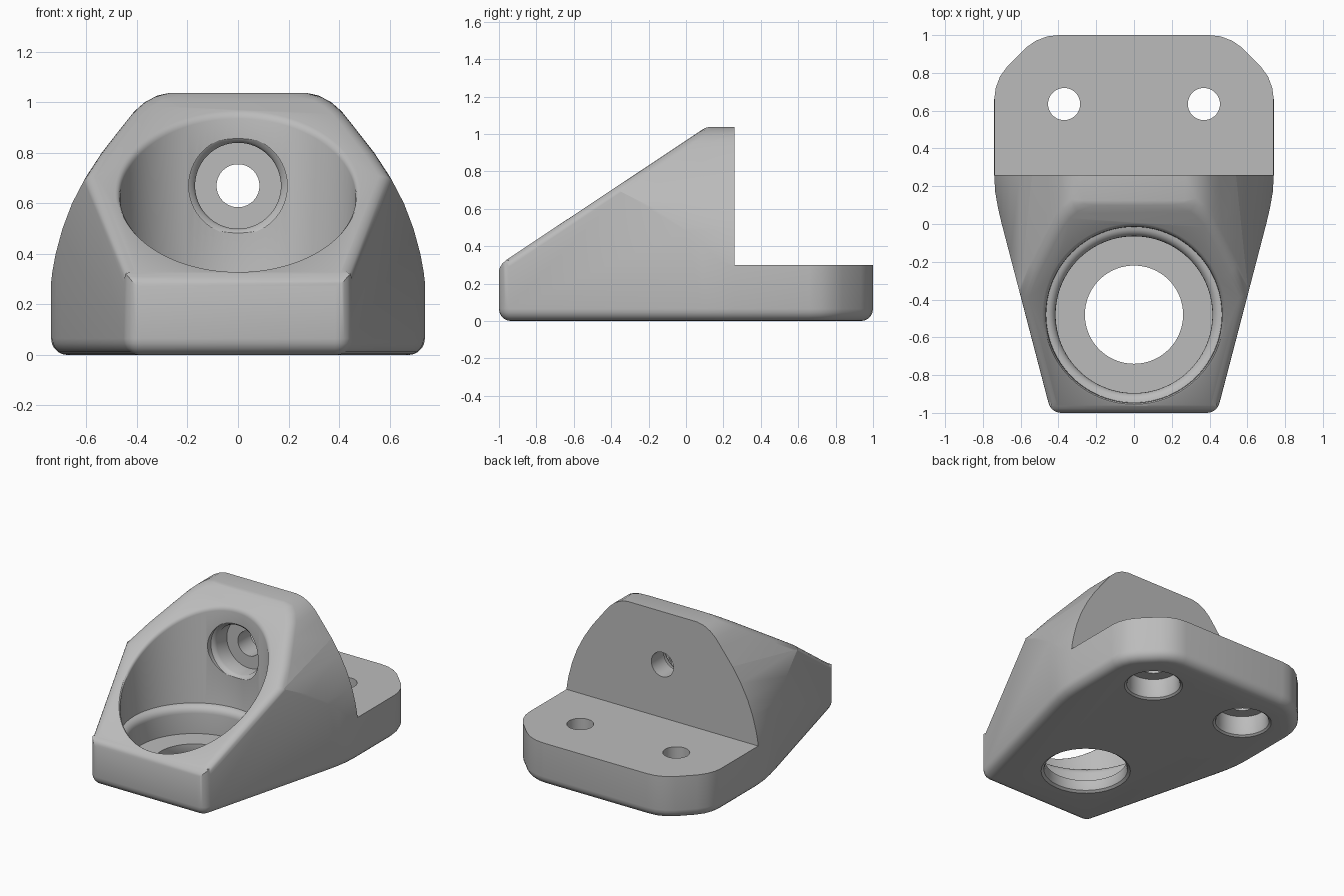
import bpy, bmesh, math
from mathutils import Matrix, Vector

if "Cube" in bpy.data.objects:
    bpy.data.objects.remove(bpy.data.objects["Cube"], do_unlink=True)

grey = bpy.data.materials.new("plain_grey")
grey.use_nodes = True
grey.diffuse_color = (0.5, 0.5, 0.5, 1)
grey.node_tree.nodes["Principled BSDF"].inputs["Base Color"].default_value = (0.5, 0.5, 0.5, 1)


def finish(bm, name):
    bmesh.ops.recalc_face_normals(bm, faces=bm.faces)
    mesh = bpy.data.meshes.new(name)
    bm.to_mesh(mesh)
    bm.free()
    mesh.materials.append(grey)
    ob = bpy.data.objects.new(name, mesh)
    bpy.context.collection.objects.link(ob)
    return ob


def prism(points, place, depth):
    """Extrude an outline; place(a, b, t) maps it into space."""
    bm = bmesh.new()
    face = bm.faces.new([bm.verts.new(place(a, b, depth[0])) for a, b in points])
    ext = bmesh.ops.extrude_face_region(bm, geom=[face])
    shift = Vector(place(0, 0, depth[1])) - Vector(place(0, 0, depth[0]))
    bmesh.ops.translate(bm, verts=[v for v in ext["geom"] if isinstance(v, bmesh.types.BMVert)], vec=shift)
    return bm


def lathe(name, profile, matrix, sides=64):
    """Closed solid of revolution from (radius, height) points."""
    bm = bmesh.new()
    rings = [[bm.verts.new((r * math.cos(2 * math.pi * i / sides), r * math.sin(2 * math.pi * i / sides), z))
              for i in range(sides)] for r, z in profile]
    for low, high in zip(rings, rings[1:]):
        for i in range(sides):
            j = (i + 1) % sides
            bm.faces.new((low[i], low[j], high[j], high[i]))
    bm.faces.new(rings[0])
    bm.faces.new(rings[-1])
    bm.transform(matrix)
    return finish(bm, name)


def mirrored(half):
    return half + [(-a, b) for a, b in reversed(half)]


def arc(cx, cy, r, start, end, n=5):
    angles = [math.radians(start + (end - start) * i / n) for i in range(n + 1)]
    return [(cx + r * math.cos(t), cy + r * math.sin(t)) for t in angles]


def boolean(target, tool, kind):
    mod = target.modifiers.new(kind, "BOOLEAN")
    mod.operation, mod.solver, mod.object = kind, "EXACT", tool
    graph = bpy.context.evaluated_depsgraph_get()
    mesh = bpy.data.meshes.new_from_object(target.evaluated_get(graph))
    target.modifiers.clear()
    target.data = mesh
    bpy.data.objects.remove(tool, do_unlink=True)


# Plan outline with a rounded bottom edge
plan = mirrored(arc(0.385, -0.93, 0.07, -90, -15) +
                [(0.70, 0), (0.72, 0.085), (0.735, 0.17), (0.74, 0.26), (0.74, 0.66), (0.732, 0.72),
                 (0.71, 0.78), (0.67, 0.835), (0.57, 0.935), (0.52, 0.97), (0.46, 0.993), (0.40, 1)])
bm = prism(plan, lambda a, b, t: (a, b, t), (0, 1.2))
rim = [e for e in bm.edges if all(v.co.z < 0.001 for v in e.verts)]
bmesh.ops.bevel(bm, geom=rim, offset=0.065, segments=5, profile=0.5, affect="EDGES", clamp_overlap=False)
body = finish(bm, "bracket_body")

# Side outline: sloped front, upright back wall, flat rear flange
side = [(-1.1, -0.1), (-1.1, 0.2), (-1.004, 0.26), (-0.995, 0.285), (-0.982, 0.307), (-0.96, 0.327),
        (0.08, 1.018), (0.1, 1.031), (0.125, 1.038), (0.26, 1.038), (0.26, 0.3), (1.1, 0.3), (1.1, -0.1)]
boolean(body, finish(prism(side, lambda a, b, t: (t, a, b), (-1, 1)), "side_outline"), "INTERSECT")

# Front outline: arched shoulders
front = mirrored([(0.8, -0.1), (0.8, 0.26), (0.742, 0.27), (0.735, 0.33), (0.722, 0.4), (0.695, 0.5), (0.657, 0.6),
                  (0.605, 0.7), (0.54, 0.8), (0.45, 0.915), (0.41, 0.965), (0.37, 1.0), (0.32, 1.027),
                  (0.26, 1.04), (0.2, 1.05)])
boolean(body, finish(prism(front, lambda a, b, t: (a, t, b), (-1.2, 1.2)), "front_outline"), "INTERSECT")

# Soften the edges around the sloped face
bm = bmesh.new()
bm.from_mesh(body.data)
bmesh.ops.remove_doubles(bm, verts=bm.verts, dist=0.002)
bm.normal_update()
slope = Vector((0, -0.691, 1.04)).normalized()


def on_slope(face):
    return face.normal.dot(slope) > 0.999


edges = [e for e in bm.edges if len(e.link_faces) == 2 and e.calc_face_angle() > 0.4
         and any(on_slope(f) for f in e.link_faces)]
bmesh.ops.bevel(bm, geom=edges, offset=0.04, segments=4, profile=0.5, affect="EDGES", clamp_overlap=False)
bm.to_mesh(body.data)
bm.free()

# Round pocket with a rounded ledge, floor and through hole
pocket = ([(0.3, -0.05), (0.285, 0), (0.268, 0.012), (0.26, 0.035), (0.26, 0.08), (0.415, 0.08)] +
          arc(0.465, 0.22, 0.05, 180, 90) + [(0.466, 0.275), (0.466, 1.3)])
boolean(body, lathe("pocket_cutter", pocket, Matrix.Translation((0, -0.48, 0)), 96), "DIFFERENCE")

# Soften the pocket mouth
bm = bmesh.new()
bm.from_mesh(body.data)
bmesh.ops.remove_doubles(bm, verts=bm.verts, dist=0.001)
bm.normal_update()


def on_bore(v):
    return abs(math.hypot(v.co.x, v.co.y + 0.48) - 0.466) < 0.004 and v.co.z > 0.29


edges = [e for e in bm.edges if all(on_bore(v) for v in e.verts) and len(e.link_faces) == 2
         and any(on_slope(f) for f in e.link_faces) and e.calc_face_angle() > 0.4]
bmesh.ops.bevel(bm, geom=edges, offset=0.02, segments=3, profile=0.5, affect="EDGES", clamp_overlap=False)
bm.to_mesh(body.data)
bm.free()

# Counterbored screw hole through the upright wall
wall = [(0.085, -0.4), (0.085, -0.12), (0.17, -0.12), (0.17, -0.01), (0.178, 0.008), (0.195, 0.02), (0.195, 0.3)]
boolean(body, lathe("wall_hole_cutter", wall,
                    Matrix.Translation((0, 0, 0.67)) @ Matrix.Rotation(math.pi / 2, 4, "X")), "DIFFERENCE")

# Flange screw holes, counterbored from below
flange = [(0.2, -0.05), (0.186, 0), (0.172, 0.01), (0.165, 0.03), (0.165, 0.14), (0.085, 0.14), (0.085, 0.5)]
for x in (-0.37, 0.37):
    boolean(body, lathe("flange_hole_cutter", flange, Matrix.Translation((x, 0.635, 0))), "DIFFERENCE")

bpy.context.view_layer.objects.active = body
body.select_set(True)
bpy.ops.object.shade_smooth_by_angle(angle=math.radians(32))
